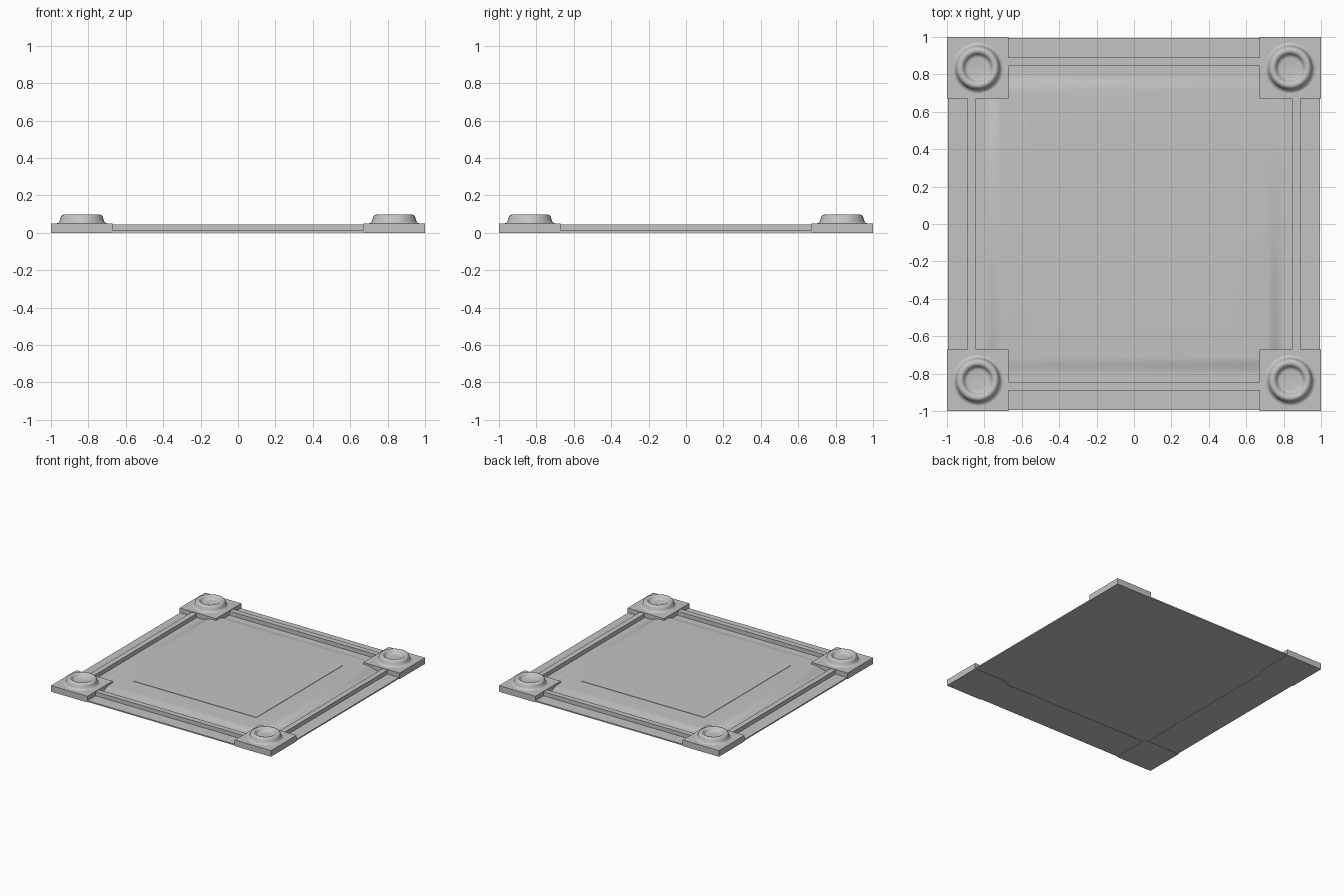
import bpy, bmesh
from math import cos, sin, pi, radians

cube = bpy.data.objects.get("Cube")
if cube:
    bpy.data.objects.remove(cube, do_unlink=True)

grey = bpy.data.materials.new("stone_grey")
grey.use_nodes = True
colour = (0.55, 0.55, 0.55, 1)
grey.diffuse_color = colour
grey.node_tree.nodes["Principled BSDF"].inputs["Base Color"].default_value = colour


def finish(bm, name, smooth=False):
    bmesh.ops.recalc_face_normals(bm, faces=bm.faces)
    mesh = bpy.data.meshes.new(name)
    bm.to_mesh(mesh)
    bm.free()
    mesh.materials.append(grey)
    obj = bpy.data.objects.new(name, mesh)
    bpy.context.collection.objects.link(obj)
    if smooth:
        bpy.ops.object.select_all(action='DESELECT')
        obj.select_set(True)
        bpy.context.view_layer.objects.active = obj
        bpy.ops.object.shade_smooth_by_angle(angle=radians(40))
    return obj


def lathe(name, profile, sides, centre=(0, 0), turn=0, closed=False, smooth=False):
    """Sweep (radius, height) points around z; four sides give mitred squares."""
    bm = bmesh.new()
    scale = 1 / cos(pi / 4) if sides == 4 else 1
    rings = []
    for r, z in profile:
        ring = []
        for i in range(sides):
            a = turn + 2 * pi * i / sides
            ring.append(bm.verts.new((centre[0] + r * scale * cos(a),
                                      centre[1] + r * scale * sin(a), z)))
        rings.append(ring)
    pairs = list(zip(rings, rings[1:]))
    if closed:
        pairs.append((rings[-1], rings[0]))
    else:
        bm.faces.new(rings[0])
        bm.faces.new(rings[-1])
    for low, high in pairs:
        for i in range(sides):
            j = (i + 1) % sides
            bm.faces.new((low[i], low[j], high[j], high[i]))
    return finish(bm, name, smooth)


# Thin border with a raised square moulding
border = [(0.995, 0.002), (0.995, 0.012), (0.89, 0.012), (0.89, 0.045),
          (0.845, 0.045), (0.845, 0.012), (0.70, 0.012), (0.70, 0.002)]
lathe("border_frame", border, 4, turn=pi / 4, closed=True)

# Raised centre panel with a soft S-shaped shoulder
panel = [(0.70, 0.004), (0.70, 0.011), (0.80, 0.011)]
for i in range(1, 13):
    t = i / 12
    panel.append((0.80 - 0.085 * t, 0.012 + 0.023 * (t * t * (3 - 2 * t))))
lathe("centre_panel", panel, 4, turn=pi / 4, smooth=True)

# Shallow inlay on the panel
lathe("panel_inlay", [(0.56, 0.03), (0.56, 0.038)], 4, turn=pi / 4)

# Corner blocks, each with a rounded dished boss
boss = [(0.135, 0.045), (0.135, 0.05), (0.126, 0.053), (0.12, 0.06), (0.116, 0.072),
        (0.112, 0.086), (0.106, 0.094), (0.098, 0.098), (0.09, 0.098),
        (0.082, 0.095), (0.075, 0.088), (0.07, 0.078), (0.063, 0.072), (0.052, 0.07)]
for side, sx in (("left", 1), ("right", -1)):
    for end, sy in (("front", -1), ("back", 1)):
        lathe(f"corner_block_{end}_{side}", [(0.165, 0), (0.165, 0.05)], 4,
              (sx * 0.835, sy * 0.835), pi / 4)
        lathe(f"corner_boss_{end}_{side}", boss, 48,
              (sx * 0.835, sy * 0.835), smooth=True)
